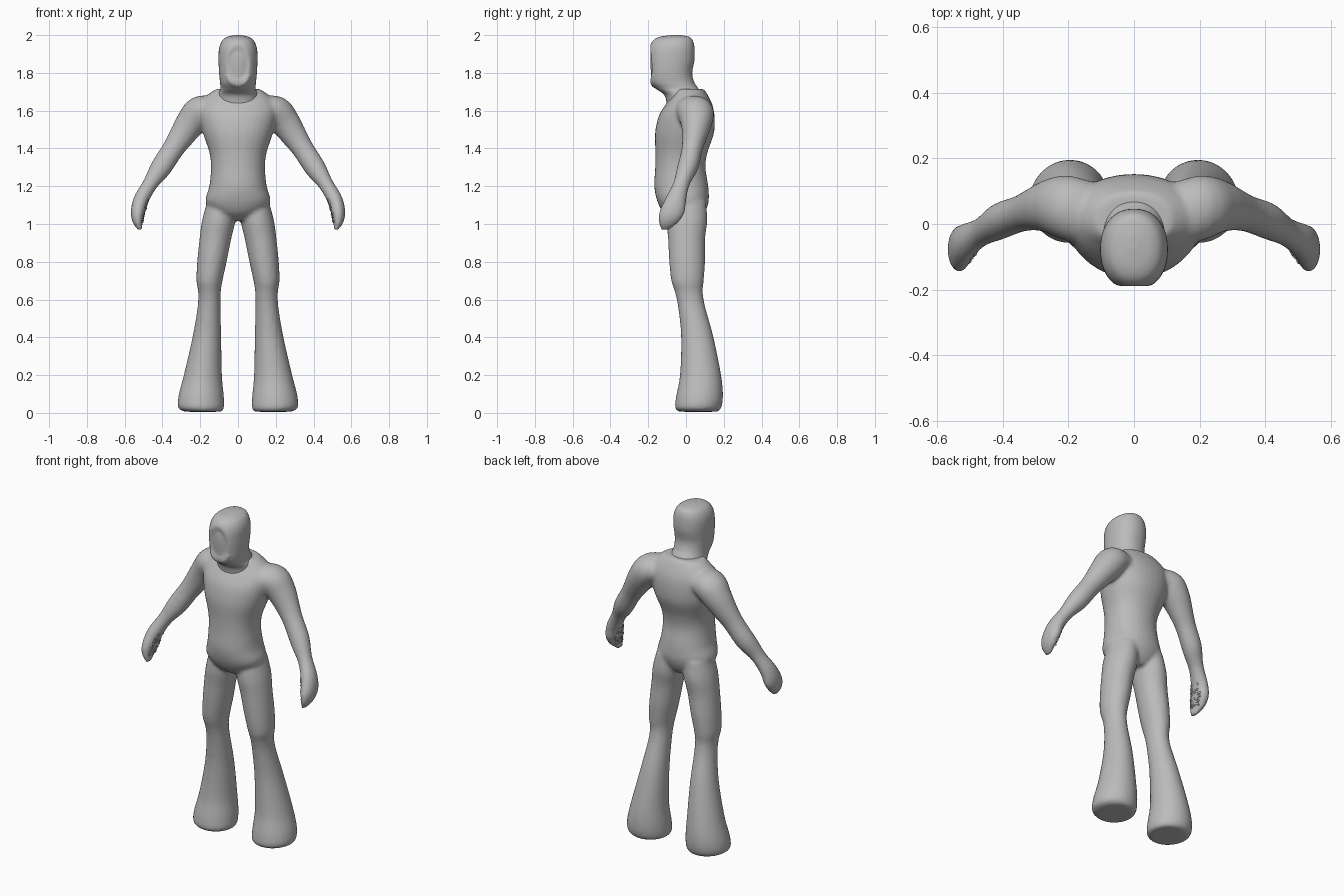
import bpy, bmesh, math, random
from mathutils import Vector

if "Cube" in bpy.data.objects:
    bpy.data.objects.remove(bpy.data.objects["Cube"])

random.seed(4)
grey = bpy.data.materials.new("clay grey")
grey.diffuse_color = (0.5, 0.5, 0.5, 1)
grey.use_nodes = True
grey.node_tree.nodes["Principled BSDF"].inputs["Base Color"].default_value = grey.diffuse_color

def spline(rows, steps):
    """Catmull-Rom interpolation of rows of numbers."""
    out = []
    for i in range(len(rows) - 1):
        a, b, c, d = (rows[max(0, min(len(rows) - 1, i + k))] for k in (-1, 0, 1, 2))
        for s in range(steps):
            t = s / steps
            out.append([0.5 * (2*q + (r - p)*t + (2*p - 5*q + 4*r - s4)*t*t
                        + (3*q - p - 3*r + s4)*t**3) for p, q, r, s4 in zip(a, b, c, d)])
    return out + [list(rows[-1])]

def loft(bm, rows, steps=4, sides=32, tilt=False, side=1, power=2.0):
    """Skin rings (x, y, z, half width, half depth); tilt follows the path."""
    rows = spline(rows, steps)
    rings = []
    for i, (x, y, z, w, d) in enumerate(rows):
        axis = Vector((1, 0, 0))
        if tilt:
            p, q = rows[max(0, i - 1)], rows[min(len(rows) - 1, i + 1)]
            axis = Vector((p[2] - q[2], 0, q[0] - p[0])).normalized()
        ring = []
        for k in range(sides):
            a = 2 * math.pi * k / sides
            c, s = math.cos(a), math.sin(a)
            u = math.copysign(abs(c) ** (2 / power), c) * max(w, .003)
            v = math.copysign(abs(s) ** (2 / power), s) * max(d, .003)
            p = Vector((x, y + v, z)) + axis * u
            ring.append(bm.verts.new((p.x * side, p.y, p.z)))
        rings.append(ring)
    for lo, hi in zip(rings, rings[1:]):
        for k in range(sides):
            n = (k + 1) % sides
            bm.faces.new((lo[k], lo[n], hi[n], hi[k]))
    bm.faces.new(rings[0])
    bm.faces.new(rings[-1])

def finish(name, bm):
    bmesh.ops.recalc_face_normals(bm, faces=bm.faces)
    for f in bm.faces:
        f.smooth = True
    me = bpy.data.meshes.new(name)
    bm.to_mesh(me)
    bm.free()
    me.materials.append(grey)
    ob = bpy.data.objects.new(name, me)
    bpy.context.collection.objects.link(ob)
    return ob

# Torso, from crotch to collar
torso = [(0, .00, 1.02, .06, .07), (0, -.01, 1.06, .13, .11), (0, -.016, 1.12, .172, .136),
         (0, -.025, 1.20, .152, .143), (0, -.03, 1.30, .143, .133), (0, -.024, 1.38, .152, .138),
         (0, -.008, 1.48, .185, .156), (0, .003, 1.57, .205, .148), (0, .015, 1.63, .205, .125),
         (0, .02, 1.68, .165, .097), (0, .015, 1.715, .115, .08)]
# Flared leg
leg = [(.185, .065, .006, .095, .10), (.195, .064, .025, .121, .122), (.195, .072, .09, .12, .124),
       (.186, .077, .20, .101, .109), (.165, .06, .40, .076, .086), (.153, .03, .56, .061, .072),
       (.151, .015, .64, .060, .074), (.151, .008, .70, .069, .086), (.138, .006, .80, .078, .095),
       (.120, .003, .92, .084, .098), (.102, .005, 1.02, .088, .108), (.088, .005, 1.12, .075, .10)]
# Arm, from shoulder to fingertip
arm = [(.13, .03, 1.60, .075, .10), (.20, .048, 1.59, .088, .10), (.25, .055, 1.535, .080, .084),
       (.295, .048, 1.47, .069, .068), (.345, .032, 1.395, .058, .056), (.41, .008, 1.295, .056, .056),
       (.466, -.025, 1.21, .040, .045), (.512, -.055, 1.13, .041, .057),
       (.530, -.075, 1.06, .038, .068), (.530, -.092, 1.01, .027, .053), (.516, -.112, .968, .010, .02)]

bm = bmesh.new()
loft(bm, torso, power=2.15)
for side in (-1, 1):
    loft(bm, leg, side=side)
    loft(bm, arm, tilt=True, side=side)
body = finish("body", bm)
remesh = body.modifiers.new("blend", 'REMESH')
remesh.mode = 'VOXEL'
remesh.voxel_size = .01
remesh.use_smooth_shade = True
smooth = body.modifiers.new("soften", 'SMOOTH')
smooth.factor = .5
smooth.iterations = 7

# Head and neck, with a sunken oval face
head = [(0, .00, 1.62, .112, .10), (0, -.015, 1.68, .107, .098), (0, -.045, 1.715, .094, .112),
        (0, -.073, 1.75, .095, .117), (0, -.082, 1.80, .1, .115), (0, -.078, 1.87, .103, .123),
        (0, -.075, 1.93, .1, .12), (0, -.07, 1.97, .084, .106), (0, -.062, 1.99, .058, .08),
        (0, -.055, 1.999, .02, .03), (0, -.055, 2.0, .003, .003)]
bm = bmesh.new()
loft(bm, head, steps=8, sides=72, power=2.2)
for v in bm.verts:
    if v.co.y < -.08:
        r = math.hypot(v.co.x / .062, (v.co.z - 1.845) / .105)
        if r < 1:
            v.co.y += .012 * min(1, (1 - r) / .3)
        # Chin ridge under the face
        v.co.y -= .006 * math.exp(-((r - 1.12) / .1) ** 2) * (v.co.z < 1.79)
        v.co.y = max(v.co.y, -.2)
finish("head", bm)

# Small suckers over each palm
bm = bmesh.new()
palm = spline(arm[7:10], 20)
for i in range(60):
    x, y, z, w, d = random.choice(palm)
    u = random.uniform(-.6, .6)
    pos = Vector((x - w * math.sqrt(1 - u * u) + .003, y + u * d, z))
    for side in (-1, 1):
        ball = bmesh.ops.create_icosphere(bm, subdivisions=1, radius=random.uniform(.005, .008))
        bmesh.ops.translate(bm, verts=ball["verts"], vec=(pos.x * side, pos.y, pos.z))
finish("palm_suckers", bm)
